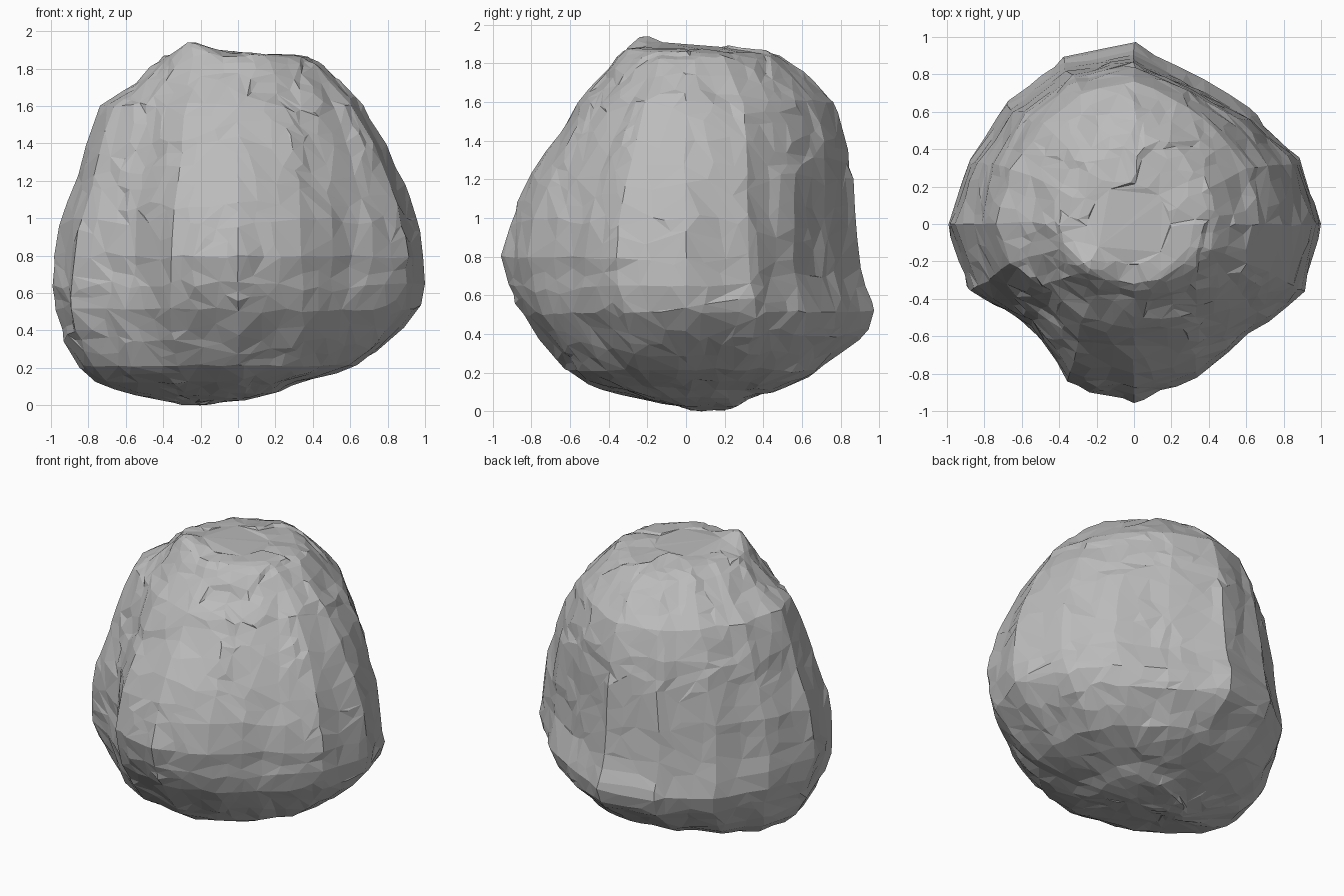
import bpy, bmesh, math
from mathutils import Vector, noise

cube = bpy.data.objects.get("Cube")
if cube:
    bpy.data.objects.remove(cube, do_unlink=True)

# Stone material
stone = bpy.data.materials.new("grey_stone")
stone.use_nodes = True
GREY = (0.5, 0.5, 0.5, 1)
stone.diffuse_color = GREY
bsdf = stone.node_tree.nodes["Principled BSDF"]
bsdf.inputs["Base Color"].default_value = GREY
bsdf.inputs["Roughness"].default_value = 0.9

# Boulder profile: height, left/right extents, front/back extents
PROFILE = [
    (0.00, -.30, -.20, .08, .20), (0.06, -.55, .22, -.2, .32),
    (0.12, -.76, .32, -.45, .50), (0.20, -.85, .62, -.62, .68),
    (0.30, -.91, .76, -.69, .80), (0.40, -.95, .86, -.77, .93),
    (0.52, -.99, .97, -.87, .97), (0.65, -1.0, 1.0, -.93, .93),
    (0.80, -.98, .99, -.97, .91), (1.00, -.95, .96, -.91, .88),
    (1.20, -.87, .89, -.82, .87), (1.40, -.81, .80, -.69, .84),
    (1.60, -.73, .67, -.56, .77), (1.75, -.53, .53, -.42, .61),
    (1.83, -.45, .45, -.36, .50), (1.865, -.39, .36, -.32, .42),
    (1.88, -.25, .20, -.22, .22)]
# Plan outline: radius at equal angles
OUTLINE = [1, .96, .87, .86, 1, .99, .95, .95,
           1, .96, .79, .95, 1, .91, .87, .99]
AROUND, LEVELS = 96, 60
PEAK = Vector((-.26, -.22))


def section(z):
    for a, b in zip(PROFILE, PROFILE[1:]):
        if z <= b[0]:
            t = (z - a[0]) / (b[0] - a[0])
            return [p + (q - p) * t for p, q in zip(a, b)][1:]
    return PROFILE[-1][1:]


def corner(i, soft):
    i %= len(OUTLINE)
    a = math.tau * i / len(OUTLINE)
    r = OUTLINE[i] + (1 - OUTLINE[i]) * soft
    return Vector((math.cos(a), math.sin(a))) * r


def surface_point(s, z):
    x0, x1, y0, y1 = section(z)
    # sections grow squarer towards the top and the undercut base
    soft = min(0.75, max((z - 0.75) * 0.55, (0.7 - z) * 1.5))
    k = s * len(OUTLINE) / AROUND
    p = corner(int(k), soft).lerp(corner(int(k) + 1, soft), k % 1)
    # keep the section centre steady while its four extents vary
    cx = min(max(0, x0 + .02), x1 - .02)
    cy = min(max(0, y0 + .02), y1 - .02)
    x = cx + p.x * ((x1 - cx) if p.x > 0 else (cx - x0))
    y = cy + p.y * ((y1 - cy) if p.y > 0 else (cy - y0))
    return Vector((x, y, z))


def weathered(p):
    # broad chips, vertical flutes and fine grain, plus a peak on the rim
    out = Vector((p.x, p.y, (p.z - 0.9) * 0.8)).normalized()
    chip = noise.cell(p * 3.1 + noise.noise_vector(p * 2) * 0.6)
    flute = noise.noise(Vector((p.x * 6, p.y * 6, p.z * 1.2)))
    grain = noise.noise(p * 13)
    q = p + out * (0.008 * (chip - 0.2) + 0.014 * flute + 0.007 * grain)
    if p.z > 1.7:
        q.z += 0.075 * math.exp(-((p.xy - PEAK).length / 0.12) ** 2)
    return q


# Boulder body: stacked sections closed at top and bottom
bm = bmesh.new()
top = PROFILE[-1][0]
rings = []
for j in range(LEVELS + 1):
    z = top * (1 - math.cos(math.pi * j / LEVELS)) / 2
    rings.append([bm.verts.new(weathered(surface_point(s, z)))
                  for s in range(AROUND)])
for a, b in zip(rings, rings[1:]):
    for s in range(AROUND):
        n = (s + 1) % AROUND
        bm.faces.new((a[s], a[n], b[n], b[s]))
bm.faces.new(rings[0][::-1])
bm.faces.new(rings[-1])
bmesh.ops.triangulate(bm, faces=bm.faces[:])

# Seat on the ground
low = min(v.co.z for v in bm.verts)
bmesh.ops.translate(bm, verts=bm.verts[:], vec=(0, 0, -low))

mesh = bpy.data.meshes.new("boulder")
bm.to_mesh(mesh)
bm.free()
mesh.materials.append(stone)
boulder = bpy.data.objects.new("boulder", mesh)
bpy.context.collection.objects.link(boulder)

# Irregular flat chipped facets
facets = boulder.modifiers.new("chipped_facets", 'DECIMATE')
facets.ratio = 0.2
